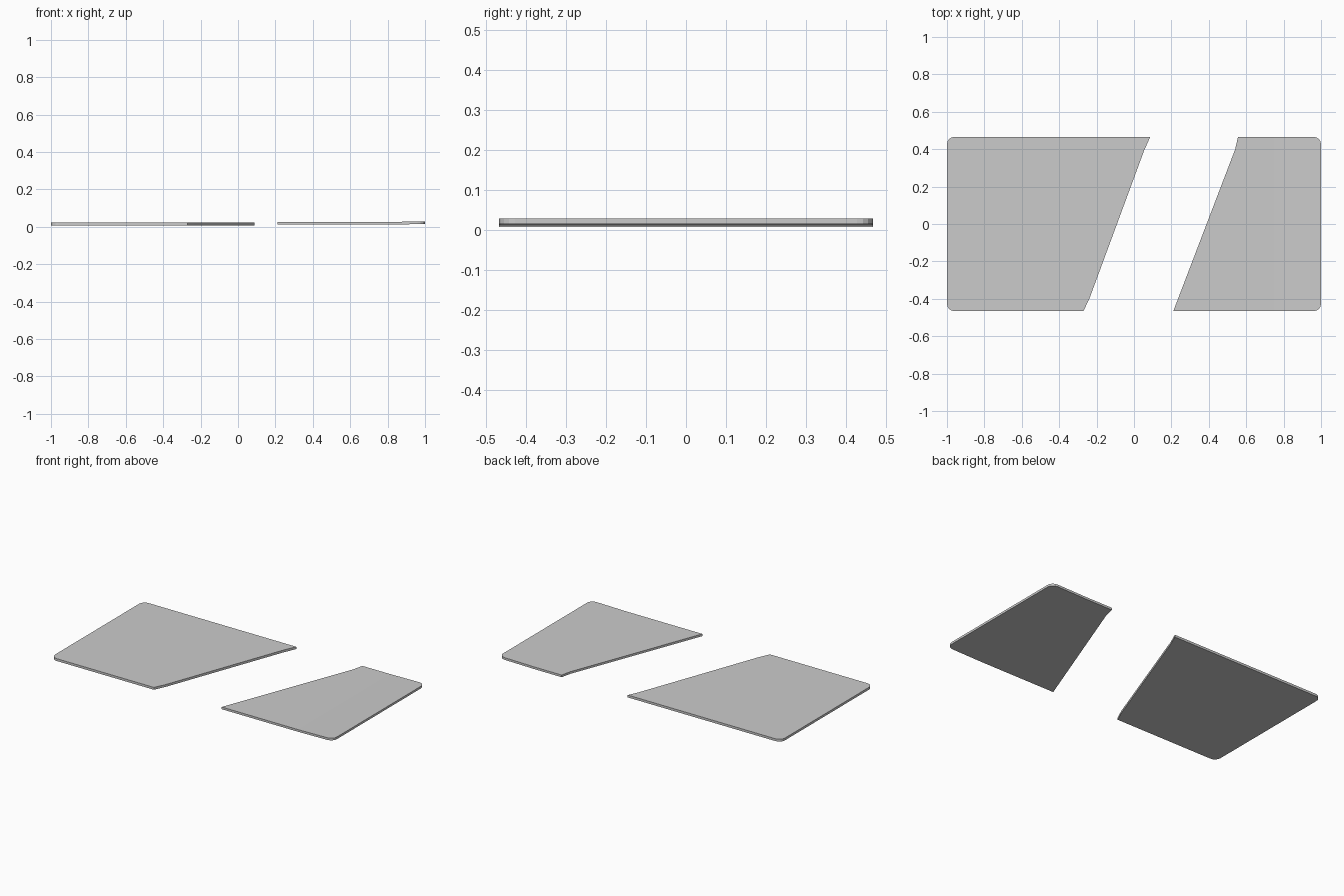
import bpy, bmesh, math

if "Cube" in bpy.data.objects:
    bpy.data.objects.remove(bpy.data.objects["Cube"])


def corner(x, y, sx, sy, r=0.04, n=4):
    # Quarter-circle arc rounding an outer corner, counter-clockwise
    start = math.atan2(sy, sx) - math.pi / 4
    cx, cy = x - sx * r, y - sy * r
    return [(cx + r * math.cos(start + math.pi / 2 * i / n),
             cy + r * math.sin(start + math.pi / 2 * i / n)) for i in range(n + 1)]


def plate(name, outline, z0, z1, bend_x=None, lift=0.0):
    bm = bmesh.new()
    face = bm.faces.new([bm.verts.new((x, y, z0)) for x, y in outline])
    ext = bmesh.ops.extrude_face_region(bm, geom=[face], use_keep_orig=True)
    for v in ext["geom"]:
        if isinstance(v, bmesh.types.BMVert):
            v.co.z = z1
    # Slight upward bend towards the outer edge
    if bend_x is not None:
        bmesh.ops.bisect_plane(bm, geom=bm.verts[:] + bm.edges[:] + bm.faces[:],
                               plane_co=(bend_x, 0, 0), plane_no=(1, 0, 0))
        for v in bm.verts:
            v.co.z += lift * max(0, (v.co.x - bend_x) / (1 - bend_x))
    bmesh.ops.recalc_face_normals(bm, faces=bm.faces[:])
    mesh = bpy.data.meshes.new(name)
    bm.to_mesh(mesh)
    bm.free()
    obj = bpy.data.objects.new(name, mesh)
    bpy.context.collection.objects.link(obj)
    return obj


H = 0.466
# Wide left panel with a slanted inner edge
plate("left_panel",
      corner(-1, H, -1, 1) + corner(-1, -H, -1, -1)
      + [(-0.27, -H), (-0.237, -0.395), (0.055, 0.395), (0.087, H)],
      0.007, 0.022)

# Narrow right panel, raised a little at its outer end
plate("right_panel",
      corner(1, -H, 1, -1) + corner(1, H, 1, 1)
      + [(0.556, H), (0.541, 0.40), (0.21, -H)],
      0.011, 0.025, bend_x=0.75, lift=0.004)
